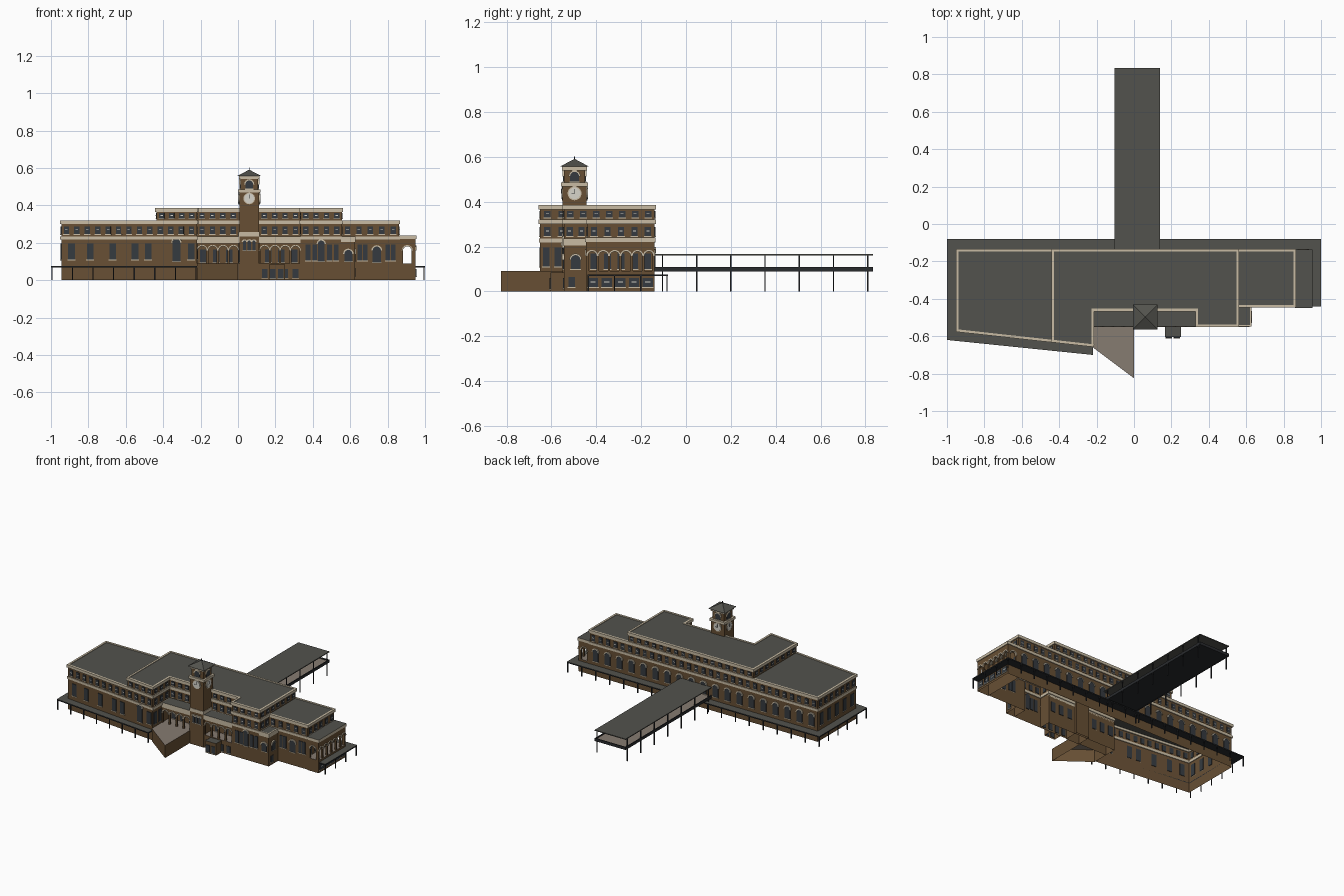
import bpy, bmesh, math
from mathutils import Vector

cube = bpy.data.objects.get("Cube")
if cube:
    bpy.data.objects.remove(cube, do_unlink=True)

COLOURS = {
    "brick brown": (0.135, 0.078, 0.034),
    "cream stone": (0.58, 0.50, 0.37),
    "roof grey": (0.085, 0.085, 0.074),
    "window glass": (0.035, 0.042, 0.050),
    "dark iron": (0.022, 0.024, 0.027),
    "taupe paving": (0.24, 0.20, 0.165),
    "pale white": (0.68, 0.66, 0.60),
}
MATS = {}
for label, rgb in COLOURS.items():
    m = bpy.data.materials.new(label)
    m.use_nodes = True
    m.diffuse_color = (*rgb, 1)
    m.node_tree.nodes["Principled BSDF"].inputs["Base Color"].default_value = (*rgb, 1)
    MATS[label] = m
BRICK, CREAM, ROOF, GLASS, IRON, PAVING, PALE = COLOURS

parts = {}


def part(name, side, top=None):
    """Mesh that collects every piece of one named part."""
    if name not in parts:
        parts[name] = (bmesh.new(), side, top or side)
    return parts[name][0]


def loft(bm, low, high, closed=True):
    a = [bm.verts.new(p) for p in low]
    b = [bm.verts.new(p) for p in high]
    for i in range(len(a)):
        j = (i + 1) % len(a)
        bm.faces.new((a[i], a[j], b[j], b[i]))
    bm.faces.new(b).material_index = 1
    if closed:
        bm.faces.new(a[::-1])


def prism(bm, pts, z0, z1, closed=True):
    loft(bm, [(x, y, z0) for x, y in pts], [(x, y, z1) for x, y in pts], closed)


def rect(x0, x1, y0, y1):
    return [(x0, y0), (x1, y0), (x1, y1), (x0, y1)]


def post(bm, x, y, z0, z1, r=0.003):
    prism(bm, rect(x - r, x + r, y - r, y + r), z0, z1)


def plate(bm, p0, p1, outline, d0=-0.004, d1=0.004):
    """Upright plate on the wall p0-p1; outline is (along, height)."""
    o = Vector((*p0, 0))
    t = (Vector((*p1, 0)) - o).normalized()
    n = Vector((t.y, -t.x, 0))
    at = lambda d: [o + t * u + n * d + Vector((0, 0, z)) for u, z in outline]
    loft(bm, at(d0), at(d1))


def box(u0, u1, z0, z1):
    return [(u0, z0), (u1, z0), (u1, z1), (u0, z1)]


def arc(u, z, r, steps=8):
    return [(u + r * math.cos(math.pi * i / steps), z + r * math.sin(math.pi * i / steps))
            for i in range(steps + 1)]


def length(p0, p1):
    return math.dist(p0, p1)


def edges(pts):
    return list(zip(pts, pts[1:] + pts[:1]))


def band(name, p0, p1, z0, z1, t):
    plate(part(name, CREAM), p0, p1, box(-t, length(p0, p1) + t, z0, z1), -t, t)


def window(p0, p1, u, w, z0, z1, arched=False, sash=False):
    glass, trim = part("windows", GLASS), part("window_trim", CREAM)
    if arched:
        c = z1 - w / 2
        plate(glass, p0, p1, [(u - w / 2, z0)] + [(u + w / 2, z0)] + arc(u, c, w / 2))
        plate(trim, p0, p1, arc(u, c, w / 2 + 0.007) + arc(u, c, w / 2)[::-1], 0, 0.007)
    else:
        plate(glass, p0, p1, box(u - w / 2, u + w / 2, z0, z1))
    plate(trim, p0, p1, box(u - w / 2 - 0.003, u + w / 2 + 0.003, z0 - 0.004, z0), 0, 0.006)
    if sash:
        zm = (z0 + z1) / 2
        plate(part("window_sashes", PALE), p0, p1, box(u - w / 4, u + w / 4, zm, zm + 0.004), 0, 0.005)


def row(p0, p1, pitch, w, z0, z1, **kw):
    n = max(1, round(length(p0, p1) / pitch))
    for i in range(n):
        window(p0, p1, (i + 0.5) * length(p0, p1) / n, w, z0, z1, **kw)


def arcade(name, p0, p1, n, z0, z1, w, spring):
    """Wall of open arches with stone rims."""
    bay = length(p0, p1) / n
    for i in range(n):
        s = i * bay
        c = s + bay / 2
        hole = [(c - w / 2, z0)] + arc(c, spring, w / 2)[::-1] + [(c + w / 2, z0)]
        plate(part(name, BRICK), p0, p1,
              [(s, z0)] + hole + [(s + bay, z0), (s + bay, z1), (s, z1)], -0.012, 0)
        plate(part("arch_rims", CREAM), p0, p1,
              arc(c, spring, w / 2 + 0.007) + arc(c, spring, w / 2)[::-1], -0.002, 0.005)


# Main hall: two-storey footprint and taller centre
BACK, LOGGIA, FRONT = -0.14, -0.46, -0.545
centre = [(-0.22, -0.65), (-0.22, LOGGIA), (0.335, LOGGIA), (0.335, FRONT), (0.555, FRONT)]
hall = [(-0.945, BACK), (-0.945, -0.57)] + centre + [(0.555, -0.44), (0.86, -0.44), (0.86, BACK)]
upper = [(-0.435, BACK), (-0.435, -0.626)] + centre + [(0.555, BACK)]
prism(part("main_hall", BRICK, ROOF), hall, 0, 0.316, False)
prism(part("upper_storey", BRICK, ROOF), upper, 0.316, 0.381, False)
for p0, p1 in edges(hall):
    band("hall_cornice", p0, p1, 0.30, 0.32, 0.007)
    band("hall_string_course", p0, p1, 0.218, 0.235, 0.005)
    row(p0, p1, 0.058, 0.028, 0.247, 0.288, sash=True)
for p0, p1 in edges(upper):
    band("upper_cornice", p0, p1, 0.365, 0.385, 0.007)
    row(p0, p1, 0.058, 0.028, 0.33, 0.358, sash=True)

# Tall first-floor windows
row(hall[-1], hall[0], 0.095, 0.042, 0.105, 0.192, arched=True)
row(hall[0], hall[1], 0.09, 0.036, 0.11, 0.195)
for x in (-0.89, -0.79, -0.67, -0.55, -0.48, -0.25):
    window(hall[1], hall[2], (x + 0.945) * 1.006, 0.036, 0.11, 0.195)
window(hall[1], hall[2], 0.62, 0.042, 0.10, 0.222, arched=True)
row(hall[2], (-0.22, FRONT), 0.05, 0.03, 0.11, 0.195)
row(hall[3], hall[4], 0.07, 0.035, 0.095, 0.165)
for u in (0.04, 0.075, 0.155, 0.19):
    window(hall[5], hall[6], u, 0.026, 0.105, 0.19)
window(hall[5], hall[6], 0.11, 0.036, 0.10, 0.212, arched=True)
for u in (0.095, 0.125, 0.245, 0.275):
    window(hall[7], hall[8], u, 0.024, 0.105, 0.19)
window(hall[7], hall[8], 0.187, 0.045, 0.095, 0.18, arched=True)
row(hall[8], hall[9], 0.06, 0.03, 0.10, 0.17)

# Front loggia: base, arches, fascia and flat roof
LX0, LX1 = -0.22, 0.335
prism(part("loggia_base", BRICK, PAVING), rect(LX0, LX1, FRONT, LOGGIA), 0, 0.09, False)
arcade("loggia_arcade", (LX0, FRONT), (0.005, FRONT), 4, 0.09, 0.205, 0.044, 0.16)
arcade("loggia_arcade", (0.115, FRONT), (LX1, FRONT), 4, 0.09, 0.205, 0.044, 0.16)
prism(part("loggia_roof", CREAM, ROOF), rect(LX0, LX1, FRONT - 0.004, LOGGIA), 0.2, 0.235)
row((0.115, FRONT), (LX1, FRONT), 0.055, 0.03, 0.012, 0.06)

# Small entrance blocks
prism(part("entrance_block", BRICK, ROOF), rect(0.165, 0.25, -0.605, FRONT), 0, 0.085, False)
row((0.165, -0.605), (0.25, -0.605), 0.045, 0.028, 0.01, 0.06)
vest = rect(0.555, 0.625, FRONT, -0.44)
prism(part("vestibule", BRICK, ROOF), vest, 0, 0.232, False)
for p0, p1 in edges(vest)[:2]:
    band("vestibule_fascia", p0, p1, 0.205, 0.235, 0.004)
    window(p0, p1, length(p0, p1) / 2, 0.042, 0.1, 0.162, arched=True)
window(vest[1], vest[2], 0.035, 0.03, 0.02, 0.065)

# End porch, open on three sides
porch = rect(0.86, 0.95, -0.445, BACK)
prism(part("porch_base", BRICK, PAVING), porch, 0, 0.09, False)
prism(part("porch_roof", CREAM, ROOF), rect(0.86, 0.955, -0.45, BACK + 0.004), 0.22, 0.24)
for (p0, p1), n in zip(edges(porch), (1, 6, 1)):
    arcade("porch_arcade", p0, p1, n, 0.09, 0.222, 0.046 if n == 1 else 0.04, 0.158)
row(porch[1], porch[2], 0.06, 0.046, 0.02, 0.06, sash=True)

# Wedge-shaped forecourt
prism(part("forecourt", BRICK, PAVING),
      [(-0.22, FRONT), (-0.22, -0.66), (0, -0.825), (0, FRONT)], 0, 0.09, False)

# Clock tower
TX, TY = 0.06, -0.497


def square(r):
    return rect(TX - r, TX + r, TY - r, TY + r)


prism(part("tower_shaft", BRICK), square(0.053), 0, 0.47, False)
prism(part("tower_belfry", BRICK), square(0.047), 0.485, 0.545)
for z0, z1, r in ((0.235, 0.258, 0.056), (0.468, 0.486, 0.061), (0.54, 0.556, 0.055)):
    prism(part("tower_bands", CREAM), square(r), z0, z1)
loft(part("tower_roof", ROOF), [(x, y, 0.556) for x, y in square(0.066)],
     [(x, y, 0.59) for x, y in square(0.002)])
post(part("tower_finial", IRON), TX, TY, 0.588, 0.602, 0.002)
for p0, p1 in edges(square(0.053)):
    disc = lambda r: [(0.053 + r * math.cos(i * math.pi / 12), 0.437 + r * math.sin(i * math.pi / 12))
                      for i in range(24)]
    plate(part("clock_rims", CREAM), p0, p1, disc(0.031), 0, 0.004)
    plate(part("clock_faces", PALE), p0, p1, disc(0.026), 0, 0.006)
    hands = part("clock_hands", IRON)
    plate(hands, p0, p1, box(0.052, 0.054, 0.437, 0.457), 0, 0.007)
    plate(hands, p0, p1, box(0.04, 0.054, 0.436, 0.438), 0, 0.007)
for p0, p1 in edges(square(0.047)):
    window(p0, p1, 0.047, 0.04, 0.49, 0.533, arched=True)
tower_front = edges(square(0.053))[0]
for u in (0.028, 0.053, 0.078):
    window(*tower_front, u, 0.017, 0.16, 0.212, arched=True)

# Low canopy around the back, ends and slanted front
prism(part("platform_canopy", IRON, ROOF),
      [(-0.22, -0.70), (-0.22, -0.65), (-0.945, -0.57), (-0.945, BACK), (0.95, BACK),
       (0.95, -0.44), (1, -0.44), (1, -0.08), (-1, -0.08), (-1, -0.62)], 0.068, 0.076)
legs = part("canopy_posts", IRON)
for i in range(19):
    post(legs, -0.995 + i * 1.99 / 18, -0.085, 0, 0.07)
for i in range(8):
    x = -0.995 + i * 0.11
    post(legs, x, -0.615 - (x + 1) * 0.1026, 0, 0.07)
for i in range(1, 5):
    post(legs, -0.995, -0.085 - i * 0.106, 0, 0.07)
for i in range(1, 4):
    post(legs, 0.995, -0.085 - i * 0.117, 0, 0.07)

# Long covered footbridge behind
BX0, BX1, BY1 = -0.105, 0.14, 0.833
prism(part("bridge_deck", IRON, PAVING), rect(BX0, BX1, BACK, BY1), 0.09, 0.1)
prism(part("bridge_roof", ROOF), rect(BX0, BX1, BACK, BY1), 0.161, 0.167)
for x in (BX0 + 0.003, BX1 - 0.003):
    prism(part("bridge_girders", IRON), rect(x - 0.003, x + 0.003, BACK, BY1), 0.088, 0.108)
    for i in range(7):
        post(part("bridge_posts", IRON), x, -0.105 + i * 0.1525, 0, 0.162)
prism(part("bridge_girders", IRON), rect(BX0, BX1, BY1 - 0.006, BY1), 0.088, 0.108)

# Turn every collected part into an object
for name, (bm, side, top) in parts.items():
    bmesh.ops.recalc_face_normals(bm, faces=bm.faces)
    mesh = bpy.data.meshes.new(name)
    bm.to_mesh(mesh)
    bm.free()
    mesh.materials.append(MATS[side])
    mesh.materials.append(MATS[top])
    bpy.context.scene.collection.objects.link(bpy.data.objects.new(name, mesh))
